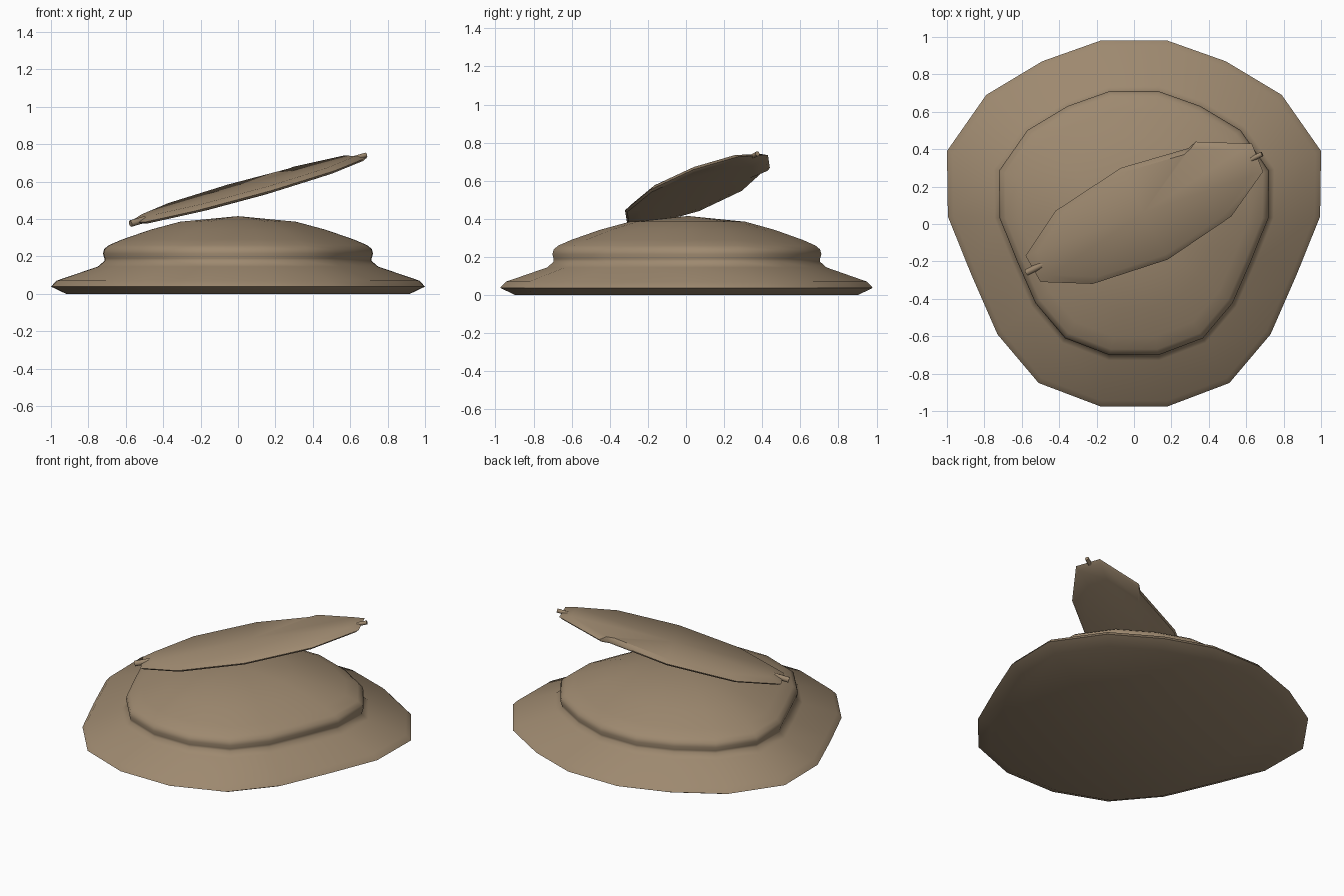
import bpy, bmesh, math
from mathutils import Vector

if "Cube" in bpy.data.objects:
    bpy.data.objects.remove(bpy.data.objects["Cube"])

tan = bpy.data.materials.new("tan clay")
tan.diffuse_color = (0.34, 0.25, 0.16, 1)
tan.use_nodes = True
tan.node_tree.nodes["Principled BSDF"].inputs["Base Color"].default_value = tan.diffuse_color


def make_object(name, bm, angle):
    bmesh.ops.recalc_face_normals(bm, faces=bm.faces[:])
    mesh = bpy.data.meshes.new(name)
    bm.to_mesh(mesh)
    bm.free()
    obj = bpy.data.objects.new(name, mesh)
    obj.data.materials.append(tan)
    bpy.context.collection.objects.link(obj)
    bpy.ops.object.select_all(action='DESELECT')
    obj.select_set(True)
    bpy.context.view_layer.objects.active = obj
    bpy.ops.object.shade_smooth_by_angle(angle=math.radians(angle))
    return obj


def bridge(bm, a, b):
    n = len(a)
    for i in range(n):
        j = (i + 1) % n
        bm.faces.new((a[i], a[j], b[j], b[i]))


def fan(bm, ring, tip):
    for i in range(len(ring)):
        bm.faces.new((ring[i], ring[(i + 1) % len(ring)], tip))


# Domed base: one mirrored outline, scaled up a stepped profile
half = [(0.18, 0.98), (0.49, 0.87), (0.79, 0.69), (1.0, 0.39), (0.995, 0.04),
        (0.87, -0.27), (0.73, -0.59), (0.51, -0.85), (0.18, -0.975)]
outline = half + [(-x, y) for x, y in reversed(half)]
profile = [(0.92, 0.0), (1.0, 0.038), (0.97, 0.07), (0.75, 0.145), (0.715, 0.175),
           (0.715, 0.19), (0.722, 0.215), (0.715, 0.24), (0.69, 0.26), (0.62, 0.29),
           (0.47, 0.342), (0.31, 0.385)]
bm = bmesh.new()
rings = [[bm.verts.new((x * s, 0.01 + (y - 0.01) * s, z)) for x, y in outline]
         for s, z in profile]
for a, b in zip(rings, rings[1:]):
    bridge(bm, a, b)
fan(bm, rings[-1], bm.verts.new((0, 0.01, 0.415)))
bm.faces.new(rings[0])
make_object("domed_base", bm, 50)

# Tilted leaf-shaped plate with bevelled upper rim and slightly inset underside
leaf = [(-0.58, -0.17), (-0.42, 0.07), (-0.07, 0.30), (0.29, 0.405), (0.33, 0.44),
        (0.63, 0.43), (0.69, 0.28), (0.52, 0.04), (0.18, -0.19), (-0.22, -0.32),
        (-0.50, -0.31)]
cx, cy = 0.05, 0.06


def plate_ring(bm, s, lift):
    ring = []
    for px, py in leaf:
        x, y = cx + (px - cx) * s, cy + (py - cy) * s
        ring.append(bm.verts.new((x, y, 0.54 + 0.226 * x + 0.13 * y + lift)))
    return ring


bm = bmesh.new()
levels = [plate_ring(bm, s, h) for s, h in
          ((0.78, -0.025), (0.97, -0.016), (1.0, -0.004), (0.9, 0.02))]
for a, b in zip(levels, levels[1:]):
    bridge(bm, a, b)
bm.faces.new(levels[0])
fan(bm, levels[-1], bm.verts.new((cx, cy, 0.54 + 0.226 * cx + 0.13 * cy + 0.026)))
make_object("tilted_plate", bm, 40)

# Thin rod running through the long axis of the plate
start, end = Vector((-0.575, -0.26, 0.375)), Vector((0.685, 0.375, 0.742))
axis = end - start
bm = bmesh.new()
bmesh.ops.create_cone(bm, cap_ends=True, segments=8, radius1=0.018, radius2=0.013,
                      depth=axis.length)
rod = make_object("axis_rod", bm, 50)
rod.rotation_euler = axis.to_track_quat('Z', 'Y').to_euler()
rod.location = (start + end) / 2
